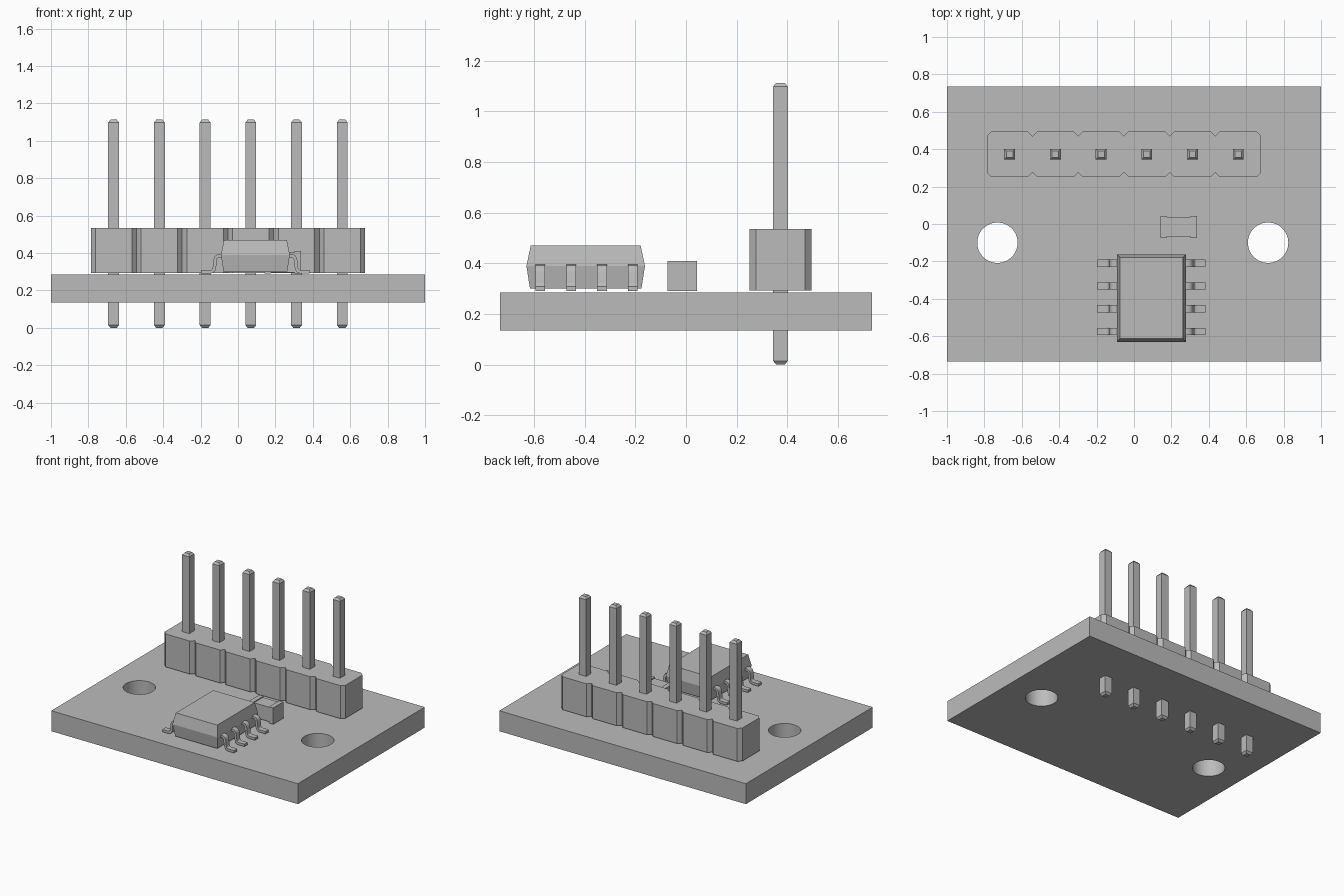
import bpy
import bmesh
from math import radians
from mathutils import Vector

cube = bpy.data.objects.get("Cube")
if cube:
    bpy.data.objects.remove(cube, do_unlink=True)

grey = bpy.data.materials.new("plain grey")
grey.use_nodes = True
grey.diffuse_color = (0.5, 0.5, 0.5, 1)
grey.node_tree.nodes["Principled BSDF"].inputs["Base Color"].default_value = grey.diffuse_color


def finish(name, bm):
    """Turn a bmesh into a grey object."""
    bmesh.ops.recalc_face_normals(bm, faces=bm.faces)
    mesh = bpy.data.meshes.new(name)
    bm.to_mesh(mesh)
    bm.free()
    mesh.materials.append(grey)
    obj = bpy.data.objects.new(name, mesh)
    bpy.context.collection.objects.link(obj)
    return obj


def activate(obj):
    bpy.ops.object.select_all(action="DESELECT")
    obj.select_set(True)
    bpy.context.view_layer.objects.active = obj


def smooth(obj):
    activate(obj)
    bpy.ops.object.shade_smooth_by_angle(angle=radians(35))


def loft(name, sections):
    """Join stacked (outline, z) sections and cap both ends."""
    bm = bmesh.new()
    rings = [[bm.verts.new((x, y, z)) for x, y in outline] for outline, z in sections]
    for low, high in zip(rings, rings[1:]):
        for i in range(len(low)):
            j = (i + 1) % len(low)
            bm.faces.new((low[i], low[j], high[j], high[i]))
    bm.faces.new(rings[0][::-1])
    bm.faces.new(rings[-1])
    return finish(name, bm)


def rect(cx, cy, w, d):
    return [(cx + sx * w / 2, cy + sy * d / 2)
            for sx, sy in ((-1, -1), (1, -1), (1, 1), (-1, 1))]


def box(name, cx, cy, w, d, z0, z1):
    return loft(name, [(rect(cx, cy, w, d), z0), (rect(cx, cy, w, d), z1)])


# Circuit board with two mounting holes
board = box("circuit_board", 0, 0, 2, 1.47, 0.135, 0.285)
for x in (-0.73, 0.717):
    bm = bmesh.new()
    bmesh.ops.create_cone(bm, cap_ends=True, segments=48, radius1=0.108, radius2=0.108, depth=0.5)
    bmesh.ops.translate(bm, verts=bm.verts, vec=(x, -0.1, 0.2))
    cutter = finish("hole_cutter", bm)
    cutter.hide_render = True
    cut = board.modifiers.new("hole", "BOOLEAN")
    cut.operation = "DIFFERENCE"
    cut.solver = "EXACT"
    cut.object = cutter
    activate(board)
    bpy.ops.object.modifier_apply(modifier=cut.name)
    bpy.data.objects.remove(cutter, do_unlink=True)
smooth(board)

# Header strip: six chamfered cells in a row
PITCH, FIRST, ROW_Y = 0.2445, -0.665, 0.373
pins = [FIRST + i * PITCH for i in range(6)]
half, chamfer = PITCH / 2, 0.025
front = []
for i, x in enumerate(pins):
    if i == 0:
        front.append((x - half, -half + chamfer))
    front += [(x - half + chamfer, -half), (x + half - chamfer, -half),
              (x + half, -half + chamfer)]
outline = [(x, ROW_Y + y) for x, y in front]
outline += [(x, ROW_Y - y) for x, y in reversed(front)]
loft("header_strip", [(outline, 0.293), (outline, 0.535)])

# Square pins with tapered tips
for i, x in enumerate(pins):
    wide, tip = rect(x, ROW_Y, 0.058, 0.058), rect(x, ROW_Y, 0.034, 0.034)
    loft(f"header_pin_{i + 1}", [(tip, 0), (wide, 0.015), (wide, 1.098), (tip, 1.113)])

# Chip body, widest at the seam
CHIP_X, CHIP_Y = 0.093, -0.396
loft("chip_body", [(rect(CHIP_X, CHIP_Y, 0.34, 0.44), 0.3),
                   (rect(CHIP_X, CHIP_Y, 0.368, 0.468), 0.39),
                   (rect(CHIP_X, CHIP_Y, 0.336, 0.434), 0.47)])


def rounded(points, r, steps=4):
    """Round the inner corners of a path."""
    path = [points[0]]
    for before, corner, after in zip(points, points[1:], points[2:]):
        a = corner + (before - corner).normalized() * r
        b = corner + (after - corner).normalized() * r
        for k in range(steps + 1):
            t = k / steps
            path.append(a * (1 - t) ** 2 + corner * 2 * t * (1 - t) + b * t * t)
    return path + [points[-1]]


# Bent chip leads, four on each side
bend = rounded([Vector(p) for p in ((0.29, 0.3), (0.222, 0.3), (0.212, 0.386), (0.165, 0.386))], 0.022)
for side, label in ((-1, "right"), (1, "left")):
    for i in range(4):
        y = -0.21 - i * 0.1217
        bm = bmesh.new()
        rows = [[bm.verts.new((CHIP_X + side * p.x, y + w, p.y)) for w in (-0.019, 0.019)]
                for p in bend]
        for a, b in zip(rows, rows[1:]):
            bm.faces.new((a[0], a[1], b[1], b[0]))
        lead = finish(f"chip_lead_{label}_{i + 1}", bm)
        thick = lead.modifiers.new("thickness", "SOLIDIFY")
        thick.thickness = 0.018
        thick.offset = 0
        activate(lead)
        bpy.ops.object.modifier_apply(modifier=thick.name)
        smooth(lead)

# Small surface-mount component with end caps
box("component_body", 0.24, -0.015, 0.13, 0.104, 0.297, 0.403)
for x, label in ((0.16, "right"), (0.32, "left")):
    box(f"component_cap_{label}", x, -0.015, 0.034, 0.118, 0.29, 0.41)
